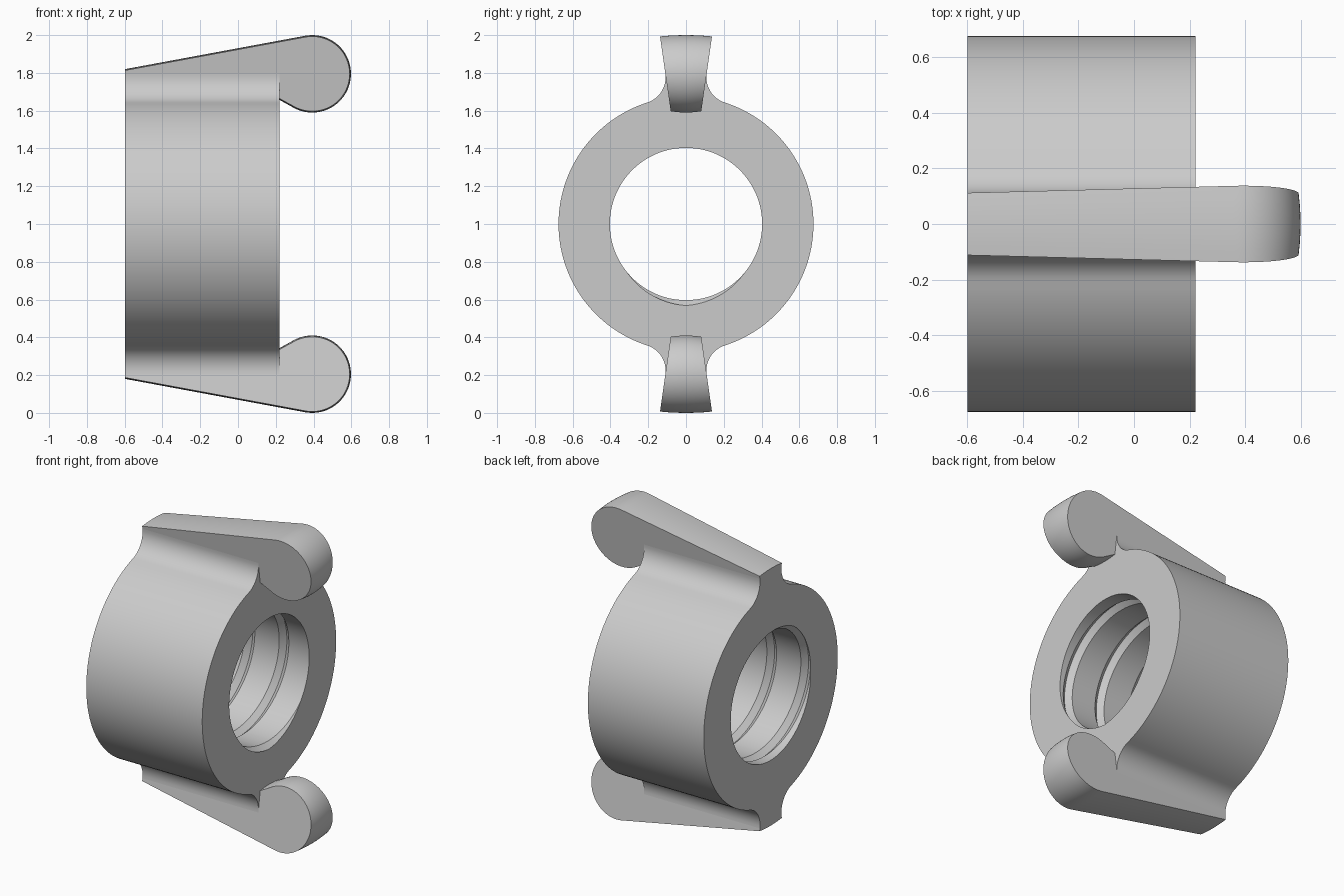
import bpy, bmesh, math
from math import sin, cos, pi, hypot, atan2

if "Cube" in bpy.data.objects:
    bpy.data.objects.remove(bpy.data.objects["Cube"])

X0, X1, ZC = -0.598, 0.22, 1.0          # hub ends, axis height
R_HUB, R_BORE, R_FIL = 0.675, 0.403, 0.14
DRAFT = 0.1425                           # wing side taper
PITCH, GW, GD = 0.24, 0.034, 0.029       # thread pitch, half width, depth


def half_width(z):
    """Half thickness of a wing at height z above the axis."""
    return 0.137 - DRAFT * (0.99 - z)


steel = bpy.data.materials.new("light_grey_metal")
steel.diffuse_color = (0.6, 0.6, 0.6, 1)
steel.use_nodes = True
steel.node_tree.nodes["Principled BSDF"].inputs["Base Color"].default_value = steel.diffuse_color


def finish(bm, name):
    bmesh.ops.recalc_face_normals(bm, faces=bm.faces[:])
    me = bpy.data.meshes.new(name)
    bm.to_mesh(me)
    bm.free()
    ob = bpy.data.objects.new(name, me)
    bpy.context.collection.objects.link(ob)
    me.materials.append(steel)
    bpy.ops.object.select_all(action='DESELECT')
    ob.select_set(True)
    bpy.context.view_layer.objects.active = ob
    bpy.ops.object.shade_smooth_by_angle(angle=math.radians(30))
    return ob


# Fillet centre: tangent to the hub circle and to the tapered wing side
k = hypot(1, DRAFT)
fz = 0.777
for _ in range(20):
    fy = half_width(fz) + R_FIL * k
    fz = (((R_HUB + R_FIL) ** 2) - fy * fy) ** 0.5
a_hub = atan2(-fz, -fy)                  # toward the hub axis
a_wing = -pi - math.atan(DRAFT)          # toward the wing side
ear_y, ear_z = fy + R_FIL * cos(a_wing), fz + R_FIL * sin(a_wing)

# Hub outline, one half: right flank arc, fillet, ear top, fillet
a_t = atan2(fz, fy)
half = [(R_HUB * cos(a), R_HUB * sin(a))
        for a in (-a_t + 2 * a_t * i / 56 for i in range(56))]
fil = [(fy + R_FIL * cos(a), fz + R_FIL * sin(a))
       for a in (a_hub + (a_wing - a_hub) * i / 12 for i in range(13))]
half += fil + [(ear_y * t, ear_z) for t in (0.5, 0, -0.5)]
half += [(-y, z) for y, z in reversed(fil[1:])]
outline = half + [(-y, -z) for y, z in half]
n = len(outline)
theta = [atan2(z, y) % (2 * pi) for y, z in outline]
start = theta[0] - 2 * pi
theta = [start + (t - start) % (2 * pi) if i else start for i, t in enumerate(theta)]

# Hub with threaded bore
bm = bmesh.new()
cache = {}


def bore_vert(i, x, r):
    key = (i, round(x, 5))
    if key not in cache:
        cache[key] = bm.verts.new((x, r * cos(theta[i]), ZC + r * sin(theta[i])))
    return cache[key]


def thread_column(step):
    """Bore points along one turn of the helix at a given step."""
    i, turn = step % n, step // n
    base = X1 + PITCH * (theta[i] + 2 * pi * turn + pi / 2) / (2 * pi)
    col = []
    for off in (-GW, 0, GW, PITCH - GW):
        x = min(max(base + off, X0), X1)
        d = abs((x - base + PITCH / 2) % PITCH - PITCH / 2)
        col.append(bore_vert(i, x, R_BORE + GD * max(0, 1 - d / GW)))
    return col


prev = thread_column(-5 * n)
for step in range(-5 * n + 1, 3 * n):
    col = thread_column(step)
    for j in range(3):
        loop = list(dict.fromkeys((prev[j], prev[j + 1], col[j + 1], col[j])))
        if len(loop) > 2:
            bm.faces.new(loop)
    prev = col
ends = [[bm.verts.new((x, y, ZC + z)) for y, z in outline] for x in (X0, X1)]
for i in range(n):
    j = (i + 1) % n
    bm.faces.new((ends[0][i], ends[0][j], ends[1][j], ends[1][i]))
    for ring, x in zip(ends, (X0, X1)):
        bm.faces.new((ring[i], ring[j], cache[(j, round(x, 5))], cache[(i, round(x, 5))]))
finish(bm, "threaded_hub")

# Wing outline (x, z, outward normal); rim is slightly crowned
CX, CZ, CR, CROWN = 0.393, 0.795, 0.198, 0.007
rim = [(X0, 0.813, 0, 1)]
for i in range(49):
    a = math.radians(100.5 - 220.5 * i / 48)
    rim.append((CX + CR * cos(a), CZ + CR * sin(a), cos(a), sin(a)))
rim.append((X1, 0.664, 0, -1))
base = [(X1, ear_z, 0, 0), (X0, ear_z, 0, 0)]
SEG = 6

for name, s in (("upper_wing", 1), ("lower_wing", -1)):
    bm = bmesh.new()
    rows = []
    for x, z, nx, nz in rim + base:
        row = []
        for q in range(SEG + 1):
            t = -1 + 2 * q / SEG
            b = CROWN * (1 - t * t)
            row.append(bm.verts.new((x + nx * b, t * half_width(z), ZC + s * (z + nz * b))))
        rows.append(row)
    for i in range(len(rows)):
        a, b = rows[i], rows[(i + 1) % len(rows)]
        for q in range(SEG):
            bm.faces.new((a[q], a[q + 1], b[q + 1], b[q]))
    bm.faces.new([r[0] for r in rows])
    bm.faces.new([r[-1] for r in rows])
    finish(bm, name)
